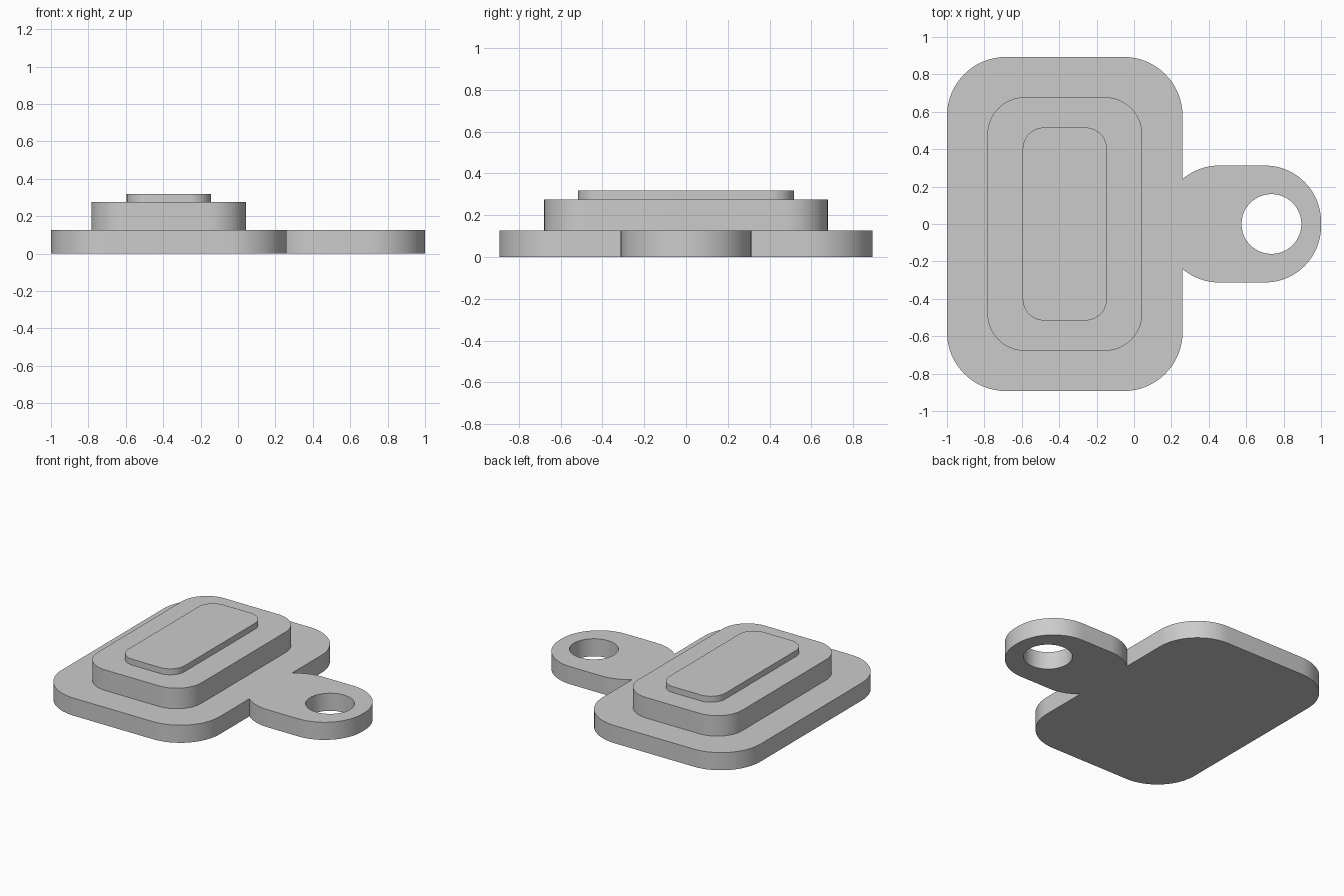
import bpy
import bmesh
from math import acos, cos, degrees, radians, sin

if "Cube" in bpy.data.objects:
    bpy.data.objects.remove(bpy.data.objects["Cube"])

grey = bpy.data.materials.new("plain grey")
grey.use_nodes = True
grey.diffuse_color = (0.6, 0.6, 0.6, 1)
grey.node_tree.nodes["Principled BSDF"].inputs["Base Color"].default_value = (0.6, 0.6, 0.6, 1)


def arc(cx, cy, r, start, end, steps=16):
    """Points along an arc, angles in degrees."""
    angles = [radians(start + (end - start) * i / steps) for i in range(steps + 1)]
    return [(cx + r * cos(a), cy + r * sin(a)) for a in angles]


def corners(cx, half_x, half_y, r):
    """Four corner arcs, counter-clockwise from the bottom right."""
    dx, dy = half_x - r, half_y - r
    signs = [(1, -1), (1, 1), (-1, 1), (-1, -1)]
    return [arc(cx + sx * dx, sy * dy, r, 90 * i - 90, 90 * i)
            for i, (sx, sy) in enumerate(signs)]


def plate(name, loops, bottom, top):
    """Solid plate from a closed outline, with any further loops as holes."""
    curve = bpy.data.curves.new(name + " outline", "CURVE")
    curve.dimensions = "2D"
    curve.fill_mode = "BOTH"
    curve.extrude = (top - bottom) / 2
    for loop in loops:
        spline = curve.splines.new("POLY")
        spline.points.add(len(loop) - 1)
        for point, (x, y) in zip(spline.points, loop):
            point.co = (x, y, 0, 1)
        spline.use_cyclic_u = True
    helper = bpy.data.objects.new(name + " helper", curve)
    bpy.context.collection.objects.link(helper)
    bpy.context.view_layer.update()
    depsgraph = bpy.context.evaluated_depsgraph_get()
    mesh = bpy.data.meshes.new_from_object(helper.evaluated_get(depsgraph))
    bpy.data.objects.remove(helper)
    bpy.data.curves.remove(curve)

    # Weld the caps to the walls and stand the plate at its height
    bm = bmesh.new()
    bm.from_mesh(mesh)
    bmesh.ops.remove_doubles(bm, verts=bm.verts, dist=0.0001)
    bmesh.ops.recalc_face_normals(bm, faces=bm.faces)
    bmesh.ops.translate(bm, verts=bm.verts, vec=(0, 0, (bottom + top) / 2))
    bm.to_mesh(mesh)
    bm.free()
    mesh.materials.clear()
    mesh.materials.append(grey)

    obj = bpy.data.objects.new(name, mesh)
    bpy.context.collection.objects.link(obj)
    bpy.ops.object.select_all(action="DESELECT")
    obj.select_set(True)
    bpy.context.view_layer.objects.active = obj
    bpy.ops.object.shade_smooth_by_angle(angle=radians(30))
    return obj


CENTRE = -0.37

# Base plate with the rounded tab and its round hole
low_right, high_right, high_left, low_left = corners(CENTRE, 0.63, 0.893, 0.315)
tab_r, tab_in, tab_out, tab_y = 0.3, 0.455, 0.7, 0.0125
edge = CENTRE + 0.63
meet = degrees(acos((edge - tab_in) / tab_r))
tab = (arc(tab_in, -tab_y, tab_r, -meet, -90)
       + arc(tab_out, -tab_y, tab_r, -90, 0)
       + arc(tab_out, tab_y, tab_r, 0, 90)
       + arc(tab_in, tab_y, tab_r, 90, meet))
hole = arc(0.735, 0, 0.16, 0, 360, 48)[:-1]
plate("base_with_tab", [low_right + tab + high_right + high_left + low_left, hole], 0, 0.127)

# Stepped tiers on the base
plate("middle_tier", [sum(corners(CENTRE, 0.414, 0.678, 0.2), [])], 0.127, 0.275)
plate("top_tier", [sum(corners(CENTRE, 0.225, 0.516, 0.115), [])], 0.275, 0.318)
